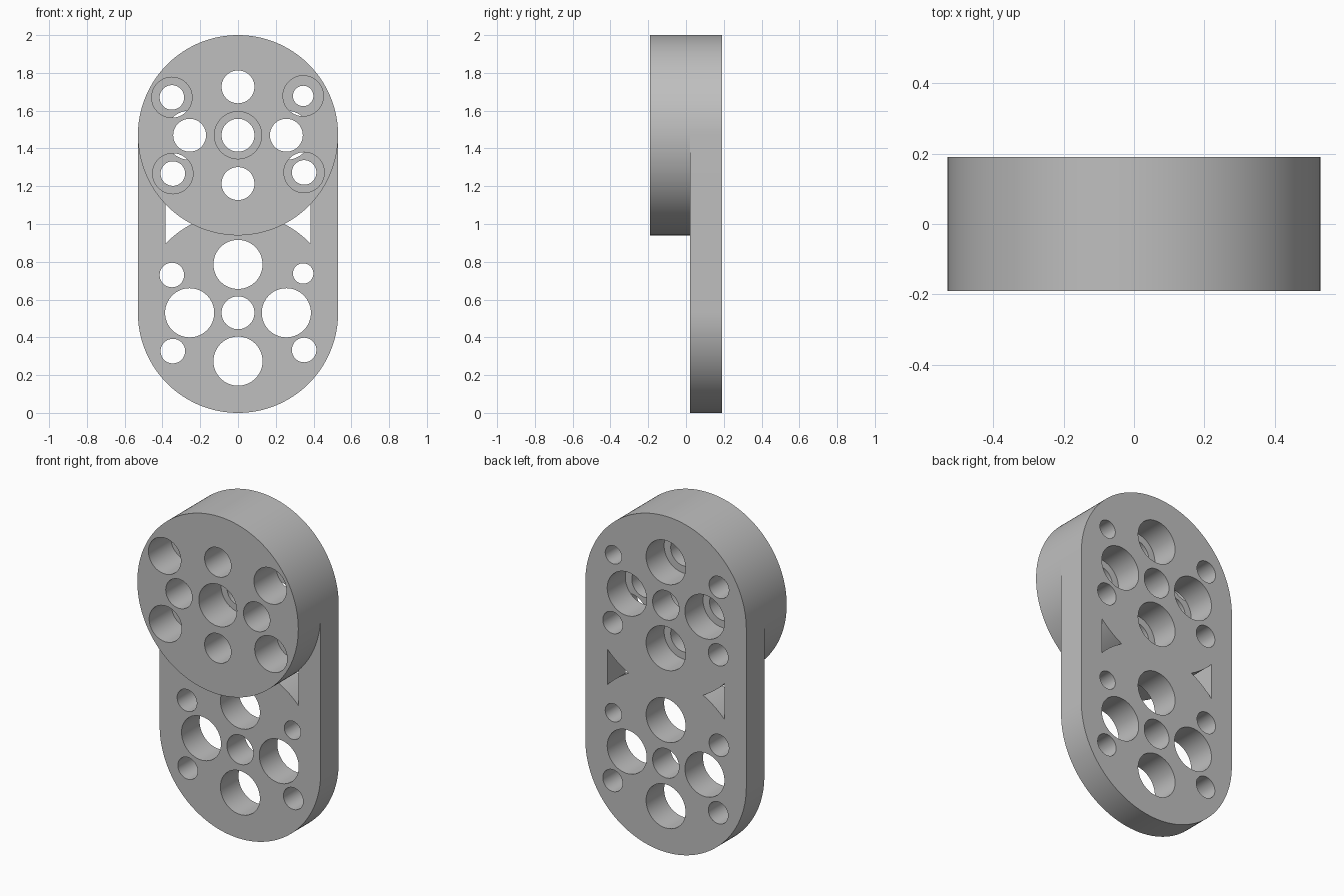
import bpy, bmesh
from math import sin, cos, pi, asin, sqrt, radians

if "Cube" in bpy.data.objects:
    bpy.data.objects.remove(bpy.data.objects["Cube"], do_unlink=True)

R = 0.53                  # outer radius
LOW, HIGH = 0.53, 1.47    # heights of the two hole centres
STEP = 0.256              # distance of the cross holes from the centre

grey = bpy.data.materials.new("grey")
grey.use_nodes = True
colour = (0.52, 0.52, 0.52, 1)
grey.diffuse_color = colour
grey.node_tree.nodes["Principled BSDF"].inputs["Base Color"].default_value = colour


def arc(x, z, r, start, end, n):
    return [(x + r * cos(start + (end - start) * i / n),
             z + r * sin(start + (end - start) * i / n)) for i in range(n + 1)]


def circle(x, z, r, n=64):
    return arc(x, z, r, 0, 2 * pi, n)[:-1]


def hole_pattern(z, centre_r, cross_r, corner_radii):
    """Centre hole, four holes in a cross and four corner holes."""
    holes = [circle(0, z, centre_r)]
    for dx, dz in ((1, 0), (-1, 0), (0, 1), (0, -1)):
        holes.append(circle(dx * STEP, z + dz * STEP, cross_r))
    corners = ((-0.35, 0.2), (0.345, 0.208), (-0.345, -0.203), (0.35, -0.197))
    for (dx, dz), r in zip(corners, corner_radii):
        holes.append(circle(dx, z + dz, r))
    return holes


def extrude_outline(name, loops, y0, y1):
    """Fill the outline with its holes and give it depth along y."""
    curve = bpy.data.curves.new(name + "_outline", "CURVE")
    curve.dimensions = "2D"
    curve.fill_mode = "BOTH"
    curve.extrude = (y1 - y0) / 2
    for loop in loops:
        spline = curve.splines.new("POLY")
        spline.points.add(len(loop) - 1)
        for point, (x, z) in zip(spline.points, loop):
            point.co = (x, z, 0, 1)
        spline.use_cyclic_u = True
    source = bpy.data.objects.new(name + "_outline", curve)
    bpy.context.collection.objects.link(source)
    graph = bpy.context.evaluated_depsgraph_get()
    mesh = bpy.data.meshes.new_from_object(source.evaluated_get(graph))
    bpy.data.objects.remove(source, do_unlink=True)

    # Weld the caps to the walls
    bm = bmesh.new()
    bm.from_mesh(mesh)
    bmesh.ops.remove_doubles(bm, verts=bm.verts, dist=0.0001)
    bmesh.ops.recalc_face_normals(bm, faces=bm.faces)
    bm.to_mesh(mesh)
    bm.free()

    mesh.name = name
    mesh.materials.clear()
    mesh.materials.append(grey)
    obj = bpy.data.objects.new(name, mesh)
    bpy.context.collection.objects.link(obj)
    obj.rotation_euler.x = pi / 2
    obj.location.y = (y0 + y1) / 2
    bpy.ops.object.select_all(action="DESELECT")
    obj.select_set(True)
    bpy.context.view_layer.objects.active = obj
    bpy.ops.object.shade_smooth_by_angle(angle=radians(30))
    return obj


# Back plate: rounded slot shape with two hole patterns
plate = [arc(0, HIGH, R, 0, pi, 80) + arc(0, LOW, R, pi, 2 * pi, 80)]
for z in (LOW, HIGH):
    plate += hole_pattern(z, 0.087, 0.13, (0.065, 0.054, 0.065, 0.065))

# Curved triangular windows between the two circles
tip = asin((HIGH - LOW) / 2 / R)
wall = 0.385
edge = asin(sqrt(R * R - wall * wall) / R)
lower = arc(0, LOW, R, edge, tip, 10)
upper = arc(0, HIGH, R, -tip, -edge, 10)[1:]
window = lower + upper
plate += [window, [(-x, z) for x, z in window]]
extrude_outline("back_plate", plate, 0.02, 0.19)

# Front disc with wider centre and corner holes
disc = [circle(0, HIGH, R, 160)]
disc += hole_pattern(HIGH, 0.125, 0.087, (0.107,) * 4)
extrude_outline("front_disc", disc, -0.19, 0.02)
